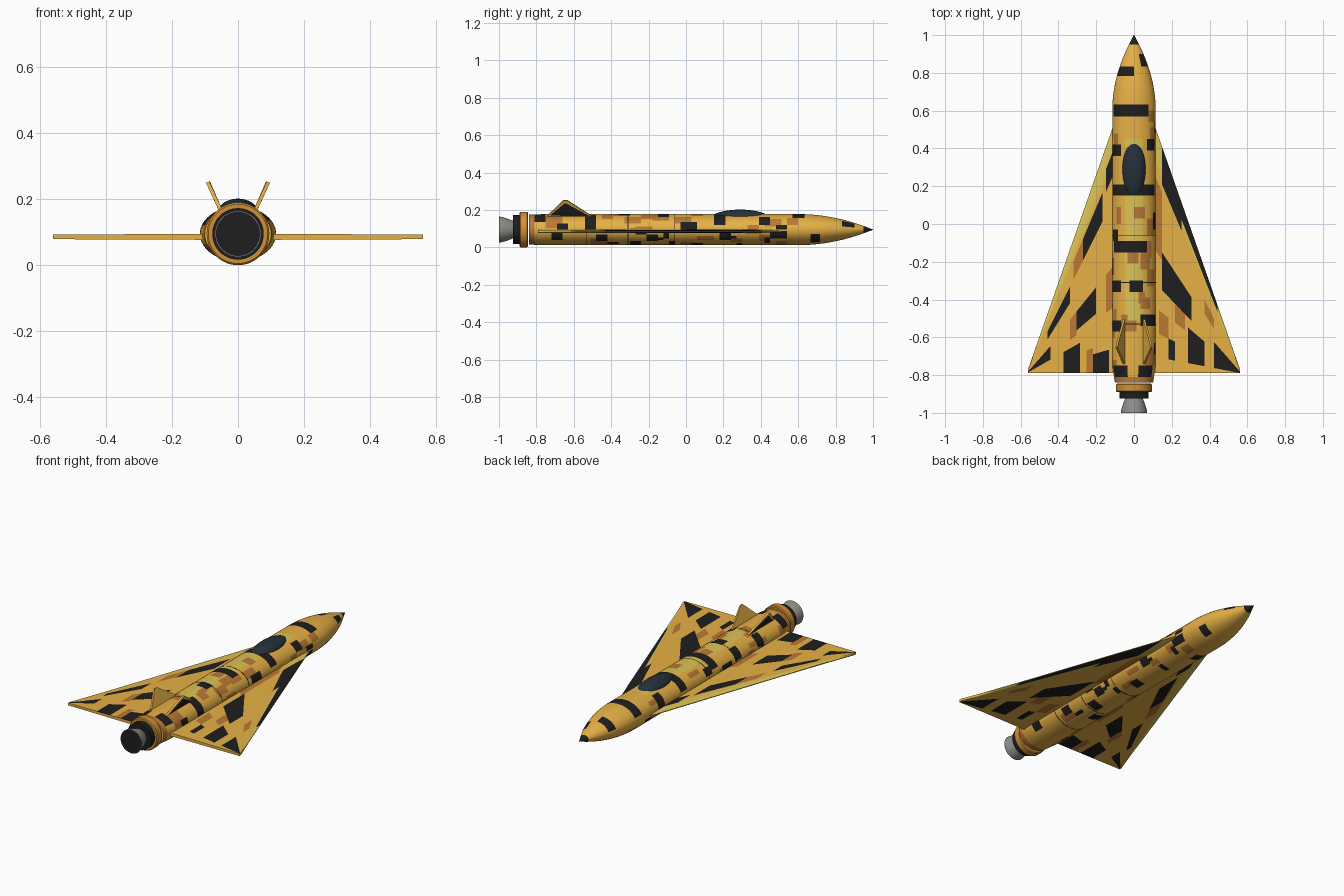
import bpy, bmesh, math, random
from mathutils import Vector

if "Cube" in bpy.data.objects:
    bpy.data.objects.remove(bpy.data.objects["Cube"])

random.seed(4)
ZC = 0.095


def mat(name, r, g, b):
    m = bpy.data.materials.new(name)
    m.diffuse_color = (r, g, b, 1)
    m.use_nodes = True
    m.node_tree.nodes["Principled BSDF"].inputs["Base Color"].default_value = m.diffuse_color
    return m


YELLOW = mat("yellow", 0.80, 0.44, 0.06)
BLACK = mat("black", 0.013, 0.013, 0.013)
BROWN = mat("brown", 0.50, 0.19, 0.035)
ORANGE = mat("orange", 0.65, 0.28, 0.035)
LIGHT = mat("light_yellow", 0.72, 0.54, 0.09)
GLASS = mat("glass", 0.02, 0.03, 0.042)
METAL = mat("metal", 0.27, 0.27, 0.25)
CAMO = [YELLOW, BLACK, BROWN, LIGHT]


def finish(name, bm, mats, angle=40):
    bmesh.ops.remove_doubles(bm, verts=bm.verts, dist=1e-5)
    bmesh.ops.recalc_face_normals(bm, faces=bm.faces)
    me = bpy.data.meshes.new(name)
    bm.to_mesh(me)
    bm.free()
    ob = bpy.data.objects.new(name, me)
    bpy.context.collection.objects.link(ob)
    for m in mats:
        me.materials.append(m)
    bpy.ops.object.select_all(action='DESELECT')
    ob.select_set(True)
    bpy.context.view_layer.objects.active = ob
    bpy.ops.object.shade_smooth_by_angle(angle=math.radians(angle))
    return ob


def loft(name, rings, mats, paint=None, n=60):
    """Elliptical rings (y, half width, half height) along the y axis."""
    bm = bmesh.new()
    rows = []
    for y, rx, rz in rings:
        rows.append([bm.verts.new((rx * math.sin(2 * math.pi * i / n), y,
                                   ZC + rz * math.cos(2 * math.pi * i / n))) for i in range(n)])
    for j in range(len(rows) - 1):
        for i in range(n):
            k = (i + 1) % n
            f = bm.faces.new((rows[j][i], rows[j][k], rows[j + 1][k], rows[j + 1][i]))
            if paint:
                a = (i + 0.5) * 360 / n
                f.material_index = paint((rings[j][0] + rings[j + 1][0]) / 2, a - 360 if a > 180 else a)
    bm.faces.new(rows[0])
    bm.faces.new(rows[-1])
    return finish(name, bm, mats)


# Fuselage camouflage: y start, y end, angle from top (positive = right), all black
PATCH = [(.78, .84, -80, 0), (.57, .63, -75, 40), (.84, .90, 30, 70), (.66, .72, 105, 150),
         (.48, .54, 95, 125), (.36, .42, -95, -35), (.39, .45, 35, 75), (.18, .24, 95, 130),
         (.15, .21, -80, 75), (-.15, -.09, -65, 35), (-.03, .06, 60, 90), (-.36, -.30, -85, -35),
         (-.36, -.30, -10, 25), (-.21, -.15, 105, 140), (-.54, -.48, 20, 95), (-.57, -.51, -85, -35),
         (-.48, -.42, 105, 140), (-.69, -.63, 65, 90), (-.72, -.66, 100, 130), (-.81, -.75, 10, 60),
         (-.81, -.75, -75, -20), (.24, .33, -130, -105), (-.27, -.18, -95, -70), (-.66, -.57, -140, -105),
         (.03, .09, 150, 180), (-.39, -.33, -180, -140), (.45, .51, -175, -135)]
browns = [(y, y + random.choice((.06, .09)), a, a + random.choice((18, 30)))
          for y, a in ((random.uniform(-.82, .6), random.uniform(-175, 150)) for _ in range(46))]
smalls = [(y, y + .045, a, a + random.choice((14, 26)))
          for y, a in ((random.uniform(-.8, .5), random.choice((-1, 1)) * random.uniform(60, 160))
                       for _ in range(22))]


def hit(patches, y, a):
    return any(p[0] < y < p[1] and p[2] < a < p[3] for p in patches)


def body_paint(y, a):
    if y > 0.95 or hit(PATCH, y, a) or hit(smalls, y, a):
        return 1
    if y < -0.81 or hit(browns, y, a):
        return 2
    return 3 if abs(a) < 22 and -0.5 < y < 0.45 else 0


# Fuselage with ogive nose and slightly narrowed tail
rings = []
for i in range(49):
    y = -0.84 + 0.03 * i
    s = max(0, (-0.75 - y) / 0.09)
    rings.append((y, 0.115 - 0.014 * s, 0.083 - 0.003 * s))
for i in range(1, 25):
    t = i / 24
    r = max(1 - t ** 2, 0.015)
    rings.append((0.6 + 0.4 * t, 0.115 * r, 0.083 * r))
loft("fuselage", rings, CAMO, body_paint)

# Dark panel seams around the fuselage
for i, y in enumerate((-0.53, -0.31, -0.06)):
    loft(f"panel_seam_{i + 1}", [(y - .002, .1155, .0835), (y + .002, .1155, .0835)], [BLACK])

# Engine: collar, dark ring, nozzle bell and its dark mouth
loft("engine_collar", [(-.89, .09, .09), (-.885, .095, .095), (-.85, .095, .095), (-.845, .09, .09)], [ORANGE])
loft("engine_ring", [(-.925, .078, .078), (-.88, .078, .078)], [BLACK])
loft("nozzle", [(-1 + .08 * t / 6, .07 - .025 * (t / 6) ** 1.4, .07 - .025 * (t / 6) ** 1.4)
                for t in range(7)], [METAL])
loft("nozzle_mouth", [(-1.001, .067, .067), (-.998, .067, .067)], [BLACK])

# Canopy bubble
bpy.ops.mesh.primitive_uv_sphere_add(segments=40, ring_count=20, location=(0, 0.29, 0.155))
canopy = bpy.context.object
canopy.name = "canopy"
canopy.scale = (0.063, 0.155, 0.047)
canopy.data.materials.append(GLASS)
bpy.ops.object.shade_smooth()

# Wing streaks in span/chord fractions: u0, u1, v0, v1 (v = 0 at the leading edge)
BLACK_R = [(.16, .34, 0, .17), (.34, .75, 0, .10), (.15, .46, .47, .62), (.42, .60, .70, .95),
           (.72, 1, .60, .95), (.20, .27, .82, .92)]
BROWN_R = [(.05, .16, .2, .5), (.30, .40, .62, .72), (.6, .7, .3, .45), (.10, .20, .72, .85)]
BLACK_L = [(.18, .40, .18, .30), (.10, .27, .90, 1), (.25, .47, .55, .70), (.42, .62, .80, 1),
           (.55, .80, .30, .45), (.75, 1, .60, .80), (.05, .13, .10, .20)]
BROWN_L = [(.05, .16, .55, .75), (.27, .36, .88, 1), (.45, .55, .55, .75), (.40, .50, .18, .30)]


def wing(name, side, blacks, browns):
    bm = bmesh.new()
    nu, nv = 28, 30
    x0, x1, back = 0.08, 0.562, -0.79
    sheets = []
    for sgn in (1, -1):
        grid = []
        for i in range(nu + 1):
            u = i / nu
            lead = 0.605 + (-0.772 - 0.605) * u
            row = []
            for j in range(nv + 1):
                v = j / nv
                half = (0.009 - 0.002 * u) * min(1, 0.25 + 2.2 * math.sqrt(v))
                row.append(bm.verts.new((side * (x0 + (x1 - x0) * u), lead + (back - lead) * v,
                                         0.086 + sgn * half)))
            grid.append(row)
        for i in range(nu):
            for j in range(nv):
                f = bm.faces.new((grid[i][j], grid[i + 1][j], grid[i + 1][j + 1], grid[i][j + 1]))
                u, v = (i + .5) / nu, (j + .5) / nv
                if hit(blacks, u, v):
                    f.material_index = 1
                elif hit(browns, u, v):
                    f.material_index = 2
                elif v < 0.12:
                    f.material_index = 3
        sheets.append(grid)
    # close leading, trailing and tip edges
    a, b = sheets
    for j in (0, nv):
        for i in range(nu):
            bm.faces.new((a[i][j], a[i + 1][j], b[i + 1][j], b[i][j]))
    for i in (0, nu):
        for j in range(nv):
            bm.faces.new((a[i][j], a[i][j + 1], b[i][j + 1], b[i][j]))
    finish(name, bm, CAMO, 30)


wing("right_wing", 1, BLACK_R, BROWN_R)
wing("left_wing", -1, BLACK_L, BROWN_L)


# Canted tail fins: thin triangles with a dark inset on the outer face
def fin(name, side):
    bm = bmesh.new()
    pts = [(.052, -.50, .165), (.090, -.635, .252), (.092, -.655, .252), (.052, -.745, .165)]
    off = Vector((0.005, 0, -0.002))
    layers = [[bm.verts.new((side * (x + s * off.x), y, z + s * off.z)) for x, y, z in pts] for s in (1, -1)]
    outer = bm.faces.new(layers[0])
    bm.faces.new(layers[1])
    for i in range(4):
        k = (i + 1) % 4
        bm.faces.new((layers[0][i], layers[0][k], layers[1][k], layers[1][i]))
    bmesh.ops.recalc_face_normals(bm, faces=bm.faces)
    bmesh.ops.inset_region(bm, faces=[outer], thickness=0.018)
    outer.material_index = 1
    finish(name, bm, CAMO, 20)


fin("right_fin", 1)
fin("left_fin", -1)
